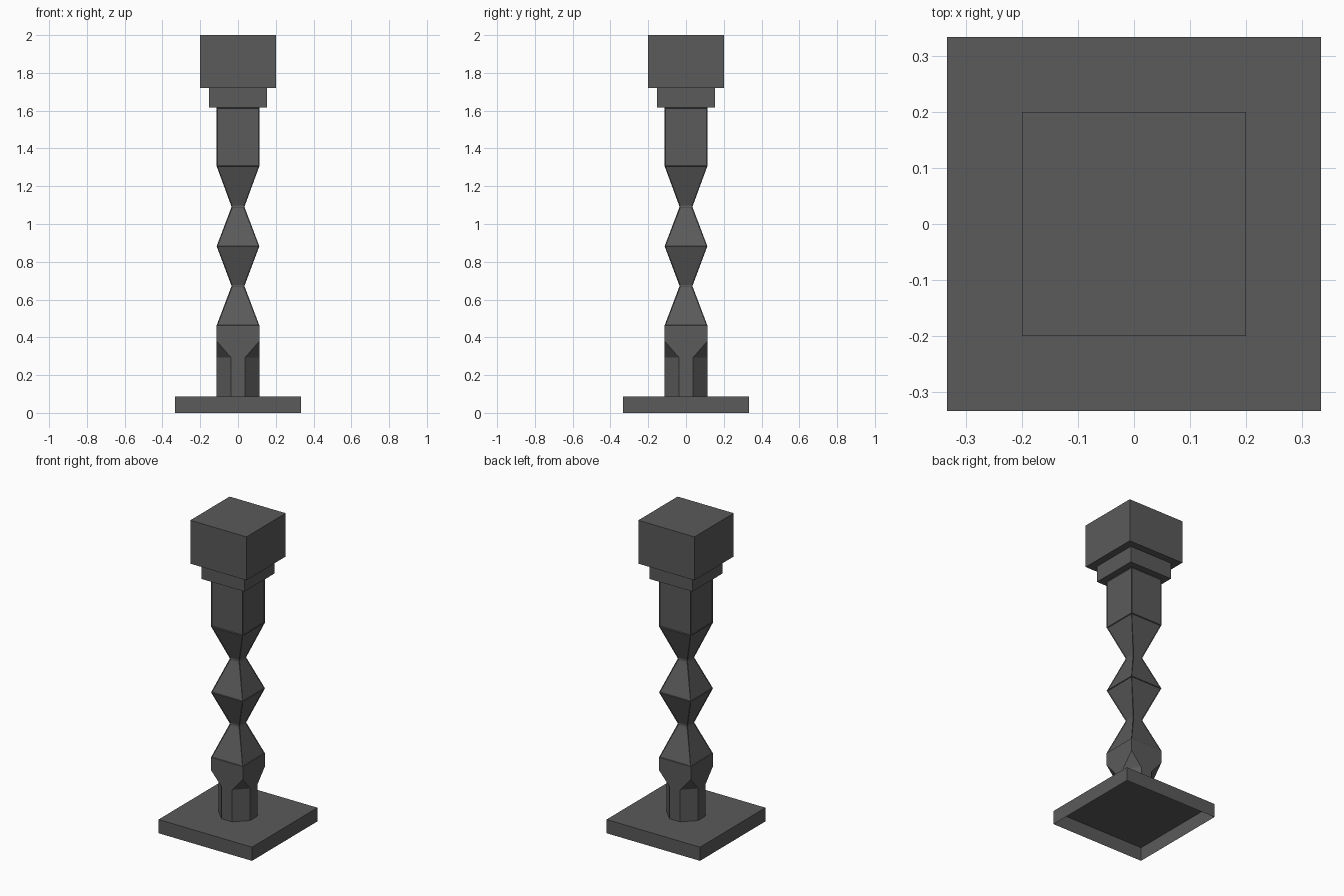
import bpy, bmesh

if "Cube" in bpy.data.objects:
    bpy.data.objects.remove(bpy.data.objects["Cube"])

# Dark charcoal finish shared by every part
dark = bpy.data.materials.new("charcoal")
dark.diffuse_color = (0.103, 0.103, 0.103, 1)
dark.use_nodes = True
dark.node_tree.nodes["Principled BSDF"].inputs["Base Color"].default_value = dark.diffuse_color


def loft(name, rings, bottom=True, panels_above=None):
    """Stack square rings (z, half width, corner chamfer) into one solid."""
    bm = bmesh.new()
    loops = []
    for z, h, c in rings:
        f = h - c
        pts = [(h, -f), (h, f), (f, h), (-f, h), (-h, f), (-h, -f), (-f, -h), (f, -h)]
        loops.append([bm.verts.new((x, y, z)) for x, y in pts])
    for a, b in zip(loops, loops[1:]):
        for i in range(8):
            j = (i + 1) % 8
            bm.faces.new((a[i], a[j], b[j], b[i]))
    if bottom:
        bm.faces.new(loops[0][::-1])
    bm.faces.new(loops[-1])
    # Zero chamfers collapse to plain square corners
    bmesh.ops.remove_doubles(bm, verts=bm.verts[:], dist=1e-5)
    bm.normal_update()
    # Shallow sunk panels on the side faces
    if panels_above is not None:
        sides = [f for f in bm.faces if abs(f.normal.z) < 0.6
                 and f.calc_center_median().z > panels_above]
        bmesh.ops.inset_individual(bm, faces=sides, thickness=0.006, depth=-0.003)
    mesh = bpy.data.meshes.new(name)
    bm.to_mesh(mesh)
    bm.free()
    mesh.materials.append(dark)
    obj = bpy.data.objects.new(name, mesh)
    bpy.context.collection.objects.link(obj)
    return obj


# Foot plate, open underneath
loft("base_plate", [(0, 0.333, 0), (0.088, 0.333, 0)], bottom=False)

# Shaft: octagonal foot, stopped chamfer, two tapered waists, square neck
W, N = 0.113, 0.034
loft("shaft", [(0.088, W, 0.075), (0.294, W, 0.075), (0.38, W, 0), (0.463, W, 0),
               (0.672, N, 0), (0.882, W, 0), (1.091, N, 0), (1.306, W, 0),
               (1.617, W, 0)], panels_above=0.465)

# Stepped capital
loft("collar", [(1.617, 0.153, 0), (1.721, 0.153, 0)])
loft("top_block", [(1.721, 0.2, 0), (2.0, 0.2, 0)])
